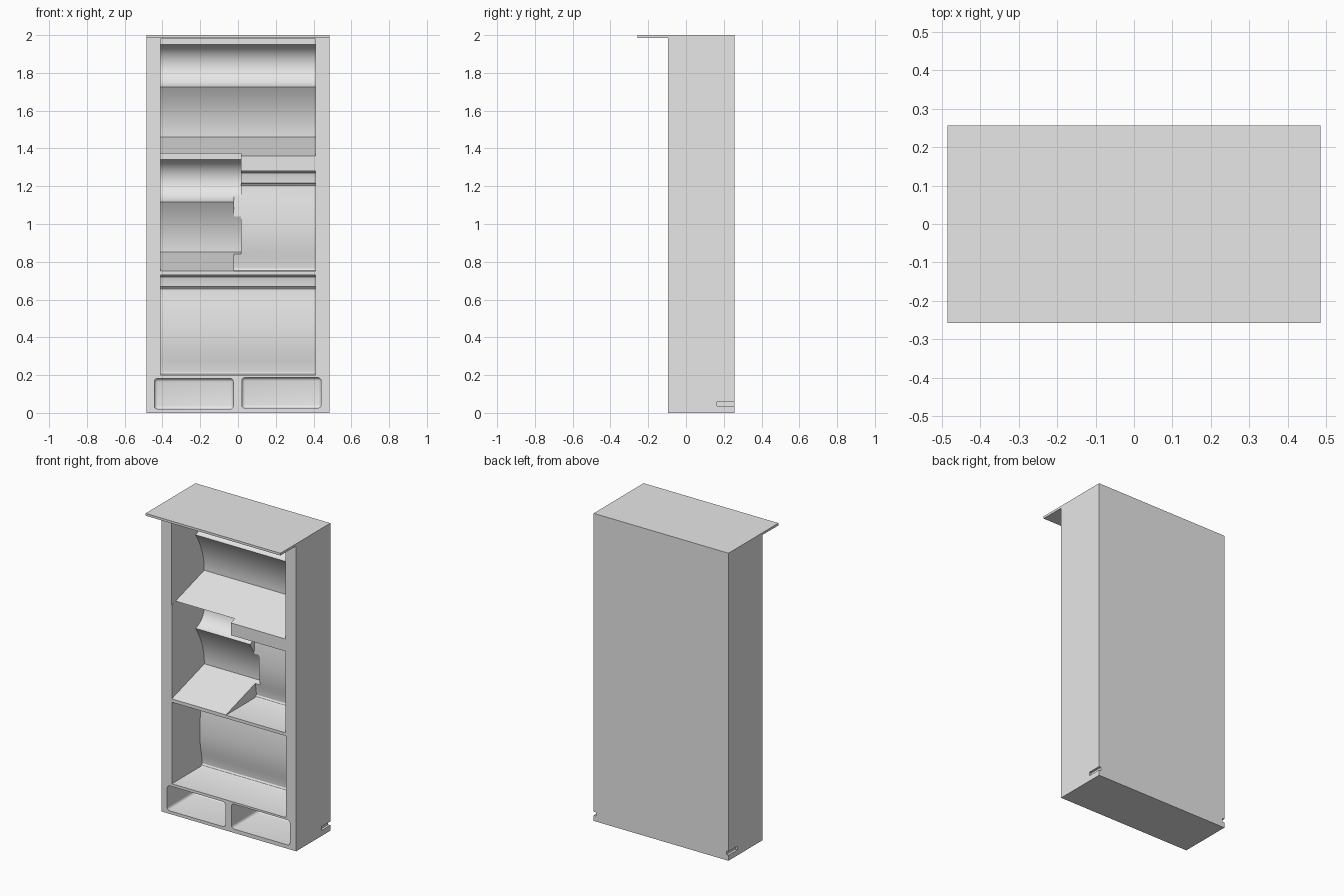
import bpy, bmesh, math

if "Cube" in bpy.data.objects:
    bpy.data.objects.remove(bpy.data.objects["Cube"], do_unlink=True)

FRONT, BACK, HALF_W = -0.095, 0.256, 0.485
OUT = -0.3  # how far the cutters reach past the front

grey = bpy.data.materials.new("light_grey")
grey.use_nodes = True
grey.diffuse_color = (0.8, 0.8, 0.8, 1)
grey.node_tree.nodes["Principled BSDF"].inputs["Base Color"].default_value = (0.8, 0.8, 0.8, 1)


def finish(name, bm):
    bmesh.ops.recalc_face_normals(bm, faces=bm.faces)
    mesh = bpy.data.meshes.new(name)
    bm.to_mesh(mesh)
    bm.free()
    mesh.materials.append(grey)
    obj = bpy.data.objects.new(name, mesh)
    bpy.context.collection.objects.link(obj)
    return obj


def box(name, lo, hi, bevel=0.0):
    bm = bmesh.new()
    bmesh.ops.create_cube(bm, size=1)
    for v in bm.verts:
        v.co = [(a + b) / 2 + c * (b - a) for a, b, c in zip(lo, hi, v.co)]
    if bevel:
        bmesh.ops.bevel(bm, geom=bm.edges[:], offset=bevel, segments=4,
                        profile=0.5, affect='EDGES')
    return finish(name, bm)


def extrude_profile(name, points, x0, x1):
    """Extrude a (y, z) outline along x."""
    bm = bmesh.new()
    face = bm.faces.new([bm.verts.new((x0, y, z)) for y, z in points])
    new = bmesh.ops.extrude_face_region(bm, geom=[face])["geom"]
    bmesh.ops.translate(bm, vec=(x1 - x0, 0, 0),
                        verts=[g for g in new if isinstance(g, bmesh.types.BMVert)])
    return finish(name, bm)


def sloped_alcove(z, height=0.62):
    """Sloped shelf, concave lower back, ridge, round hollow, top lip."""
    deep, ridge = 0.24, 0.15
    pts = [(OUT, z), (FRONT, z)]
    for i in range(13):
        t = i / 12
        pts.append((deep - (deep - ridge) * t * t, z + 0.1 + 0.265 * t))
    half, sag = 0.1125, deep - ridge
    r = (half ** 2 + sag ** 2) / (2 * sag)
    top = math.asin(half / r)
    for i in range(1, 21):
        a = -top + 2 * top * i / 20
        pts.append((deep - r + r * math.cos(a), z + 0.4775 + r * math.sin(a)))
    return pts + [(ridge, z + height), (OUT, z + height)]


def seat_alcove(z):
    """Flat floor, gently bulging back, stepped lip under the ceiling."""
    back = [(0.2, 0), (0.211, 0.005), (0.217, 0.015), (0.216, 0.035), (0.21, 0.07),
            (0.202, 0.11), (0.195, 0.16), (0.192, 0.21), (0.193, 0.27), (0.197, 0.33),
            (0.204, 0.39), (0.212, 0.44), (0.212, 0.455), (0.206, 0.463), (0.192, 0.468),
            (0.19, 0.51), (0.186, 0.52), (0.175, 0.527), (0.16, 0.53)]
    return [(OUT, z)] + [(y, z + h) for y, h in back] + [(OUT, z + 0.53)]


# Main cabinet and overhanging roof
cabinet = box("cabinet_body", (-HALF_W, FRONT, 0), (HALF_W, BACK, 1.985))
roof = box("roof_panel", (-HALF_W, -0.257, 1.985), (HALF_W, BACK, 2))

# Recesses carved into the front
cutters = [
    extrude_profile("upper_alcove_cutter", sloped_alcove(1.36), -0.411, 0.41),
    extrude_profile("middle_right_alcove_cutter", sloped_alcove(0.752), -0.41, 0.015),
    extrude_profile("middle_left_alcove_cutter", seat_alcove(0.75), -0.02, 0.409),
    extrude_profile("lower_alcove_cutter", seat_alcove(0.2), -0.409, 0.411),
    box("right_bin_cutter", (-0.443, OUT, 0.02), (-0.025, 0.19, 0.182), 0.018),
    box("left_bin_cutter", (0.02, OUT, 0.025), (0.44, 0.19, 0.187), 0.018),
]
# Small rear slots in both sides
for side, name in ((-1, "right"), (1, "left")):
    xs = sorted((side * (HALF_W - 0.015), side * 0.6))
    cutters.append(box(name + "_slot_cutter", (xs[0], 0.165, 0.036), (xs[1], 0.4, 0.06)))

for cutter in cutters:
    cutter.hide_render = True
    mod = cabinet.modifiers.new(cutter.name, 'BOOLEAN')
    mod.operation = 'DIFFERENCE'
    mod.solver = 'EXACT'
    mod.object = cutter

# Apply the cuts and drop the cutters
bpy.context.view_layer.update()
graph = bpy.context.evaluated_depsgraph_get()
carved = bpy.data.meshes.new_from_object(cabinet.evaluated_get(graph))
cabinet.modifiers.clear()
cabinet.data = carved
carved.materials.clear()
carved.materials.append(grey)
for poly in carved.polygons:
    poly.material_index = 0
for cutter in cutters:
    bpy.data.objects.remove(cutter, do_unlink=True)

# Smooth the curved backs, keep the corners crisp
bpy.ops.object.select_all(action='DESELECT')
cabinet.select_set(True)
bpy.context.view_layer.objects.active = cabinet
bpy.ops.object.shade_smooth_by_angle(angle=math.radians(25))
